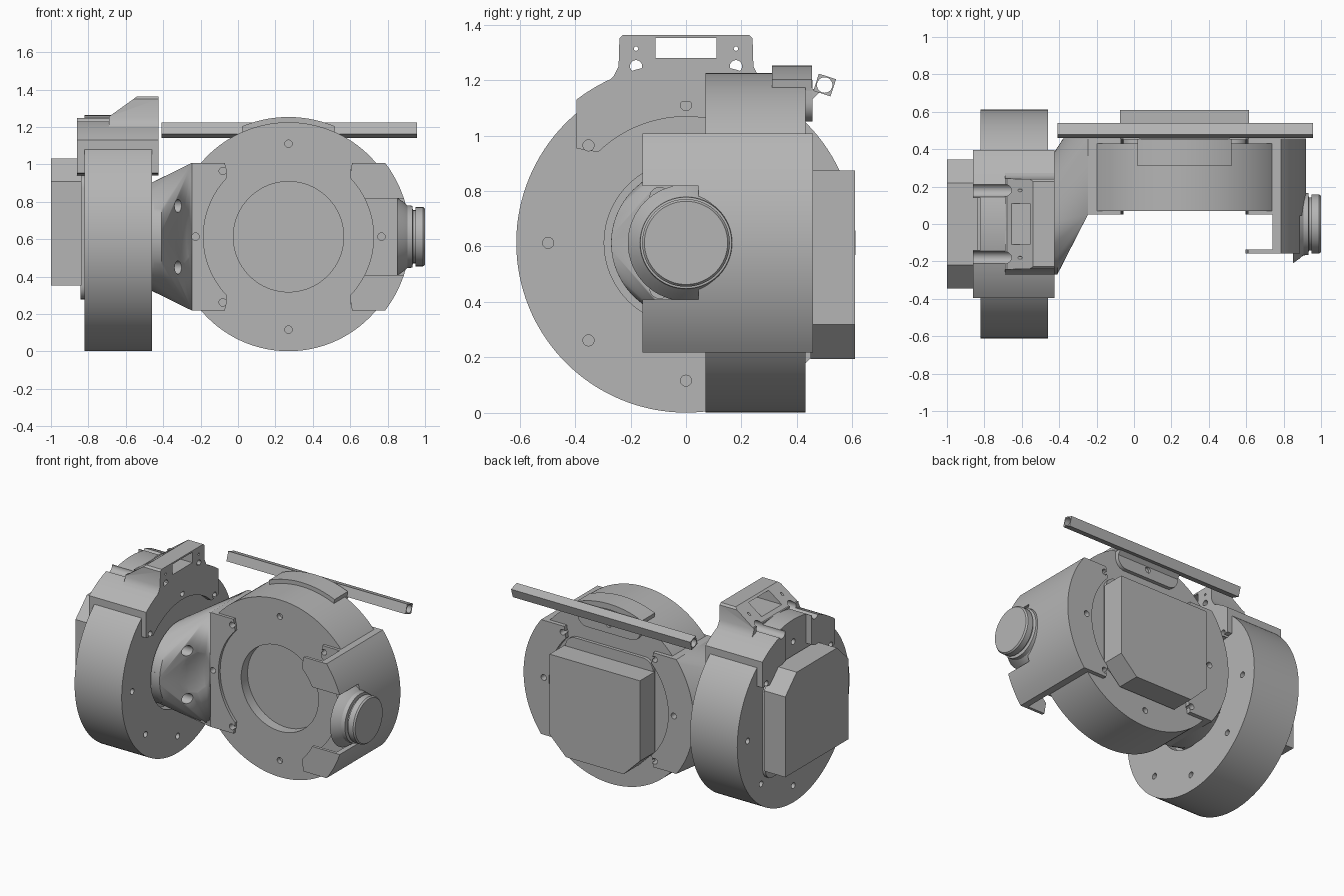
import bpy, bmesh, math
from mathutils import Vector

if "Cube" in bpy.data.objects:
    bpy.data.objects.remove(bpy.data.objects["Cube"])

grey = bpy.data.materials.new("satin_grey")
grey.diffuse_color = (0.46, 0.46, 0.46, 1)
grey.use_nodes = True
grey.node_tree.nodes["Principled BSDF"].inputs["Base Color"].default_value = grey.diffuse_color
ZC = 0.613                    # height of both motor axes
CA, CB = (0, ZC), (0.27, ZC)  # motor centres: (y, z) and (x, z)


def at(axis, h, p):
    return Vector((h, p[0], p[1])) if axis == 'x' else Vector((p[0], h, p[1]))


def finish(name, bm):
    bmesh.ops.recalc_face_normals(bm, faces=bm.faces)
    me = bpy.data.meshes.new(name)
    bm.to_mesh(me)
    bm.free()
    ob = bpy.data.objects.new(name, me)
    bpy.context.collection.objects.link(ob)
    me.materials.append(grey)
    return ob


def loft(name, rings):
    bm = bmesh.new()
    vs = [[bm.verts.new(p) for p in r] for r in rings]
    n = len(vs[0])
    for a, b in zip(vs, vs[1:]):
        for i in range(n):
            bm.faces.new((a[i], a[(i + 1) % n], b[(i + 1) % n], b[i]))
    bm.faces.new(vs[0])
    bm.faces.new(vs[-1])
    return finish(name, bm)


def prism(name, axis, pts, a, b):
    return loft(name, [[at(axis, h, p) for p in pts] for h in (a, b)])


def arc(c, r, a0, a1, n):
    angs = [math.radians(a0 + (a1 - a0) * i / n) for i in range(n + 1)]
    return [(c[0] + r * math.cos(t), c[1] + r * math.sin(t)) for t in angs]


def lathe(name, axis, c, prof, n=96):
    return loft(name, [[at(axis, h, p) for p in arc(c, r, 0, 360, n)[:-1]] for r, h in prof])


def box(name, x0, x1, y0, y1, z0, z1):
    return prism(name, 'x', [(y0, z0), (y1, z0), (y1, z1), (y0, z1)], x0, x1)


def cut(ob, cutters, op='DIFFERENCE'):
    for c in cutters:
        m = ob.modifiers.new("cut", 'BOOLEAN')
        m.operation, m.object, m.solver = op, c, 'EXACT'
    dg = bpy.context.evaluated_depsgraph_get()
    me = bpy.data.meshes.new_from_object(ob.evaluated_get(dg))
    ob.modifiers.clear()
    ob.data = me
    for c in cutters:
        bpy.data.objects.remove(c)


def bolts(axis, c, near, far, angles):
    """Shallow bolt-hole cutters on both faces of a motor."""
    out = []
    for a in angles:
        p = arc(c, 0.497, a, a, 1)[0]
        for h0, h1 in ((near - 0.08, near + 0.03), (far - 0.03, far + 0.08)):
            out.append(lathe("hole", axis, p, [(0.02, h0), (0.02, h1)], 20))
    return out


def clamp_outline(c, ang, r_in=0.455, r_out=0.65, spread=44):
    """Arc-shaped clamp with flat-cut tips, opening towards the motor centre."""
    local = arc((0, 0), r_in, -spread, spread, 28) + [(0.34, 0.395)]
    local += arc((0, 0), r_out, 37.4, -37.4, 28) + [(0.34, -0.395)]
    s, k = math.sin(math.radians(ang)), math.cos(math.radians(ang))
    return [(c[0] + u * k - v * s, c[1] + u * s + v * k) for u, v in local]


# --- motors: drum, bore, bolt holes, rear rim and electronics cover
def motor(tag, axis, c, front, back, chamfer_up):
    s = 1 if back > front else -1
    lo, hi = min(front, back), max(front, back)
    drum = lathe(tag + "_motor_drum", axis, c, [(0.612, lo), (0.612, hi)], 128)
    bore = lathe("bore", axis, c, [(0.295, front - 0.1 * s), (0.295, front + 0.07 * s)])
    cut(drum, [bore] + bolts(axis, c, lo, hi, range(0, 360, 45)))
    rim = []
    for i, (sx, sz) in enumerate(((1, 1), (-1, 1), (-1, -1), (1, -1))):
        rim += arc((c[0] + sx * 0.26, c[1] + sz * 0.26), 0.075, i * 90, i * 90 + 90, 6)
    prism(tag + "_motor_rim", axis, rim, back - 0.01 * s, back + 0.022 * s)
    d = 1 if chamfer_up else -1
    cover = [(-0.345, -0.26), (0.345, -0.26), (0.345, 0.295), (0.22, 0.418),
             (-0.22, 0.418), (-0.345, 0.295)]
    pts = [(c[0] + u, c[1] + d * v) for u, v in cover]
    prism(tag + "_motor_cover", axis, pts, back + 0.018 * s, back + 0.18 * s)


motor("shoulder", 'x', CA, -0.46, -0.82, True)
motor("elbow", 'y', CB, 0.07, 0.43, False)

# --- clamp over the shoulder motor, with carry handle
clamp = prism("shoulder_clamp", 'x', clamp_outline(CA, 90), -0.86, -0.425)
cutters = bolts('x', CA, -0.82, -0.46, (45, 90, 135))
cutters.append(box("step", -0.9, -0.82, -0.14, 0.14, 1.0, 1.4))
for y in (-0.18, 0.18):
    cutters.append(lathe("groove", 'x', (y, 1.245), [(0.035, -0.9), (0.035, -0.60)], 24))
cut(clamp, cutters)

half = [(0.30, 1.12), (0.29, 1.185), (0.26, 1.215), (0.243, 1.25), (0.24, 1.35), (0.228, 1.363)]
handle = prism("carry_handle", 'x', half + [(-y, z) for y, z in reversed(half)], -0.69, -0.425)
ramp = prism("ramp", 'y', [(-0.8, 1.262), (-0.68, 1.262), (-0.53, 1.37), (-0.53, 1.5), (-0.8, 1.5)], -0.5, 0.5)
cutters = [ramp, box("slot", -0.8, -0.4, -0.11, 0.11, 1.28, 1.352)]
for y in (-0.18, 0.18):
    cutters.append(lathe("hole", 'x', (y, 1.25), [(0.022, -0.62), (0.022, -0.4)], 20))
    cutters.append(lathe("hole", 'x', (y, 1.313), [(0.008, -0.8), (0.008, -0.4)], 12))
    cutters.append(lathe("groove", 'x', (y, 1.245), [(0.035, -0.9), (0.035, -0.60)], 24))
cut(handle, cutters)

# --- elbow motor clamps, left and right
for tag, ang, holes in (("right", 0, (0, 45, -45)), ("left", 180, (180, 135, 225))):
    part = prism(tag + "_elbow_clamp", 'y', clamp_outline(CB, ang), 0.05, 0.458)
    cut(part, bolts('y', CB, 0.07, 0.43, holes))

# --- neck: hull from round output flange to the left clamp, scooped out in front
bm = bmesh.new()
for p in arc(CA, 0.27, 0, 360, 64)[:-1]:
    for x in (-0.50, -0.41):
        bm.verts.new(at('x', x, p))
for p in arc(CB, 0.65, 142.6, 217.4, 28):
    for y in (0.05, 0.455):
        bm.verts.new(at('y', y, p))
bmesh.ops.convex_hull(bm, input=bm.verts)
neck = finish("neck", bm)
scoop = lathe("scoop", 'y', CB, [(0.64, -0.4), (0.64, -0.27), (0.625, -0.17), (0.60, -0.09),
                                 (0.575, -0.03), (0.545, 0.02), (0.51, 0.055)], 128)
holes = [lathe("hole", 'x', (-0.095, ZC + s * 0.165), [(0.035, -0.43), (0.035, -0.1)], 24) for s in (-1, 1)]
cut(neck, [scoop] + holes)
lathe("neck_flange", 'x', CA, [(0.27, -0.535), (0.27, -0.45)])

# --- forward prongs of the right clamp, with inward lips
tips = prism("right_prongs", 'y', clamp_outline(CB, 0, 0.455), -0.157, 0.06)
hollow = lathe("hollow", 'y', CB, [(0.615, -0.137), (0.615, 0.2)], 128)
cut(tips, [hollow, box("notch", 0.3, 1.2, -0.3, 0.045, ZC - 0.205, ZC + 0.205)])

# --- end knob on the right clamp
lathe("knob", 'x', CA, [(0.21, 0.85), (0.185, 0.885), (0.168, 0.905), (0.165, 0.932), (0.142, 0.935),
                        (0.142, 0.948), (0.158, 0.95), (0.158, 0.99), (0.15, 1.0)], 64)

# --- rail holder on top of the elbow motor
band = arc(CB, 0.60, 66, 114, 24) + arc(CB, 0.64, 113, 67, 24)
prism("rail_saddle", 'y', band, 0.31, 0.455)
plate = [(0.03, 1.2), (0.51, 1.2)] + arc((0.44, 1.12), 0.07, 0, -90, 6) + arc((0.10, 1.12), 0.07, -90, -180, 6)
back_plate = prism("rail_back_plate", 'y', plate, 0.42, 0.456)
cut(back_plate, [lathe("hole", 'y', (0.27, 1.11), [(0.02, 0.44), (0.02, 0.5)], 20)])
prism("rail_bracket", 'x', [(0.44, 1.13), (0.455, 1.13), (0.48, 1.155), (0.475, 1.17), (0.44, 1.165)], 0.03, 0.51)

# --- hollow square rail, tilted about its length
rail = prism("rail", 'x', arc((0.5, 1.182), 0.046, 27, 387, 4)[:-1], -0.41, 0.958)
cut(rail, [lathe("hole", 'x', (0.5, 1.182), [(0.028, -0.5), (0.028, 1.1)], 24)])

# --- smooth shading with sharp edges kept
bpy.ops.object.select_all(action='SELECT')
bpy.context.view_layer.objects.active = rail
bpy.ops.object.shade_smooth_by_angle(angle=math.radians(25))
